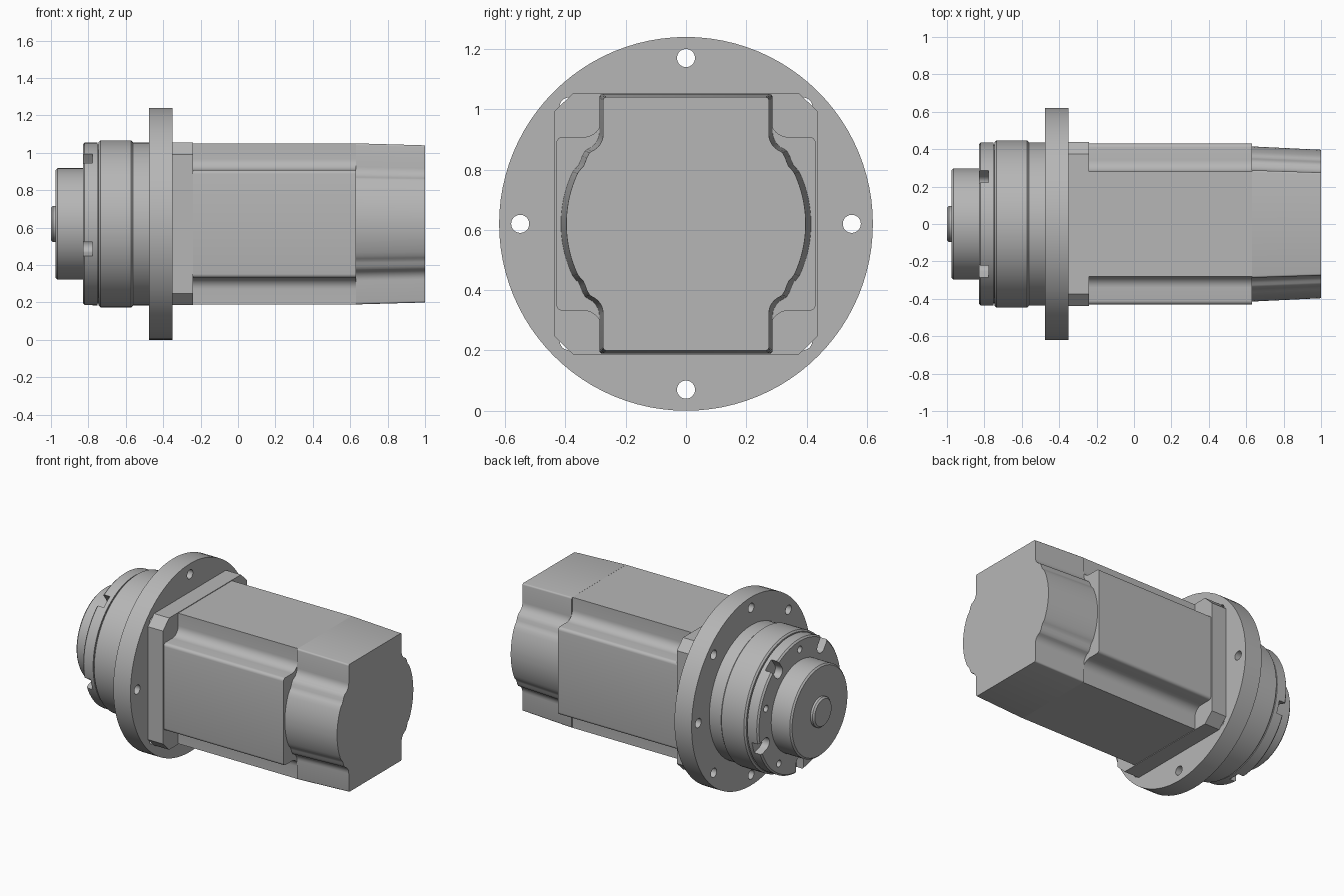
import bpy
import bmesh
from math import sin, cos, pi, radians

CZ = 0.62  # height of the motor axis

cube = bpy.data.objects.get("Cube")
if cube:
    bpy.data.objects.remove(cube, do_unlink=True)

grey = bpy.data.materials.new("plain grey")
grey.use_nodes = True
COLOUR = (0.47, 0.47, 0.47, 1)
grey.diffuse_color = COLOUR
grey.node_tree.nodes["Principled BSDF"].inputs["Base Color"].default_value = COLOUR


def arc(cy, cz, r, a0, a1, n):
    """Points on an arc in the y-z plane, angles in degrees from +y."""
    angles = [radians(a0 + (a1 - a0) * i / n) for i in range(n + 1)]
    return [(cy + r * cos(a), cz + r * sin(a)) for a in angles]


def circle(n=96, cy=0, cz=0, r=1):
    return arc(cy, cz, r, 0, 360, n)[:-1]


def four_way(q):
    """Mirror a quarter outline into a closed symmetric one."""
    half = q + [(-y, z) for y, z in reversed(q)]
    return half + [(-y, -z) for y, z in half]


def add_loft(bm, outline, sections):
    """Skin scaled copies (x, scale_y, scale_z) of an outline along x."""
    rings = [[bm.verts.new((x, y * sy, CZ + z * sz)) for y, z in outline]
             for x, sy, sz in sections]
    n = len(outline)
    for a, b in zip(rings, rings[1:]):
        for i in range(n):
            j = (i + 1) % n
            bm.faces.new((a[i], a[j], b[j], b[i]))
    bm.faces.new(rings[0])
    bm.faces.new(rings[-1])


def make(name, lofts):
    bm = bmesh.new()
    for outline, sections in lofts:
        add_loft(bm, outline, sections)
    bmesh.ops.recalc_face_normals(bm, faces=bm.faces)
    mesh = bpy.data.meshes.new(name)
    bm.to_mesh(mesh)
    bm.free()
    mesh.materials.append(grey)
    obj = bpy.data.objects.new(name, mesh)
    bpy.context.collection.objects.link(obj)
    return obj


def disc(name, x0, x1, r, c0=0.0, c1=0.0):
    """Round part along x with chamfers c0 and c1 at its ends."""
    prof = [(x0, r - c0)] if c0 else []
    prof += [(x0 + c0, r), (x1 - c1, r)]
    prof += [(x1, r - c1)] if c1 else []
    return make(name, [(circle(), [(x, s, s) for x, s in prof])])


def cut(obj, outlines, x0, x1):
    cutter = make("cutter", [(o, [(x0, 1, 1), (x1, 1, 1)]) for o in outlines])
    cutter.hide_render = True
    mod = obj.modifiers.new("cut", 'BOOLEAN')
    mod.operation = 'DIFFERENCE'
    mod.solver = 'EXACT'
    mod.object = cutter
    bpy.context.view_layer.objects.active = obj
    bpy.ops.object.modifier_apply(modifier=mod.name)
    bpy.data.objects.remove(cutter, do_unlink=True)


def around(outline, degrees):
    """Turn an outline about the motor axis."""
    c, s = cos(radians(degrees)), sin(radians(degrees))
    return [(y * c - z * s, y * s + z * c) for y, z in outline]


# Output end: stub, hub and collars
parts = [
    disc("shaft_stub", -1.0, -0.96, 0.097, c0=0.01),
    disc("output_hub", -0.975, -0.8, 0.298, c0=0.01),
    disc("groove_core", -0.76, -0.74, 0.425),
    disc("wide_collar", -0.745, -0.562, 0.447, 0.01, 0.01),
    disc("rear_collar", -0.565, -0.475, 0.435),
]

# Notched ring: five open slots with five small holes between
ring = disc("notched_ring", -0.83, -0.752, 0.435, c0=0.01)
slot = [(0.5, -0.04)] + [(0.5, 0.04)] + arc(0.375, 0, 0.04, 90, 270, 12)
cuts = [around(slot, 90 + 36 + 72 * k) for k in range(5)]
cuts += [around(circle(20, 0.37, 0, 0.022), 90 + 72 * k) for k in range(5)]
cut(ring, cuts, -0.9, -0.778)
parts.append(ring)

# Mounting flange with eight bolt holes
flange = disc("mounting_flange", -0.475, -0.35, 0.62)
cut(flange, [around(circle(32, 0.55, 0, 0.03), 45 * k) for k in range(8)], -0.6, -0.2)
parts.append(flange)

# Square adapter plate with cut corners
corner = [(0.438, 0.372), (0.374, 0.434)]
parts.append(make("adapter_plate", [(four_way(corner), [(-0.35, 1, 1), (-0.24, 1, 1)])]))

# Motor body: cross section with filleted inner corners
body = arc(0.41, 0.268, 0.02, 0, 90, 4)
body += arc(0.34, 0.348, 0.06, 270, 180, 8)
body += [(0.28, 0.43)]
parts.append(make("motor_body", [(four_way(body), [(-0.24, 1, 1), (0.632, 1, 1)])]))

# Tapered rear cover: round flanks, wavy shoulders, flat top and bottom
cover = arc(0, 0, 0.397, 2, 25, 8)
cover += [(0.35, 0.181), (0.341, 0.19), (0.335, 0.203), (0.329, 0.22), (0.32, 0.236)]
cover += arc(0.335, 0.297, 0.06, 248, 180, 6)
cover += arc(0.265, 0.41, 0.01, 0, 90, 3)
parts.append(make("rear_cover", [(four_way(cover), [(0.632, 1.045, 1.025), (1.0, 1, 1)])]))

# Smooth curved surfaces, keep edges sharp
bpy.ops.object.select_all(action='DESELECT')
for p in parts:
    p.select_set(True)
bpy.context.view_layer.objects.active = parts[0]
bpy.ops.object.shade_smooth_by_angle(angle=radians(38))
